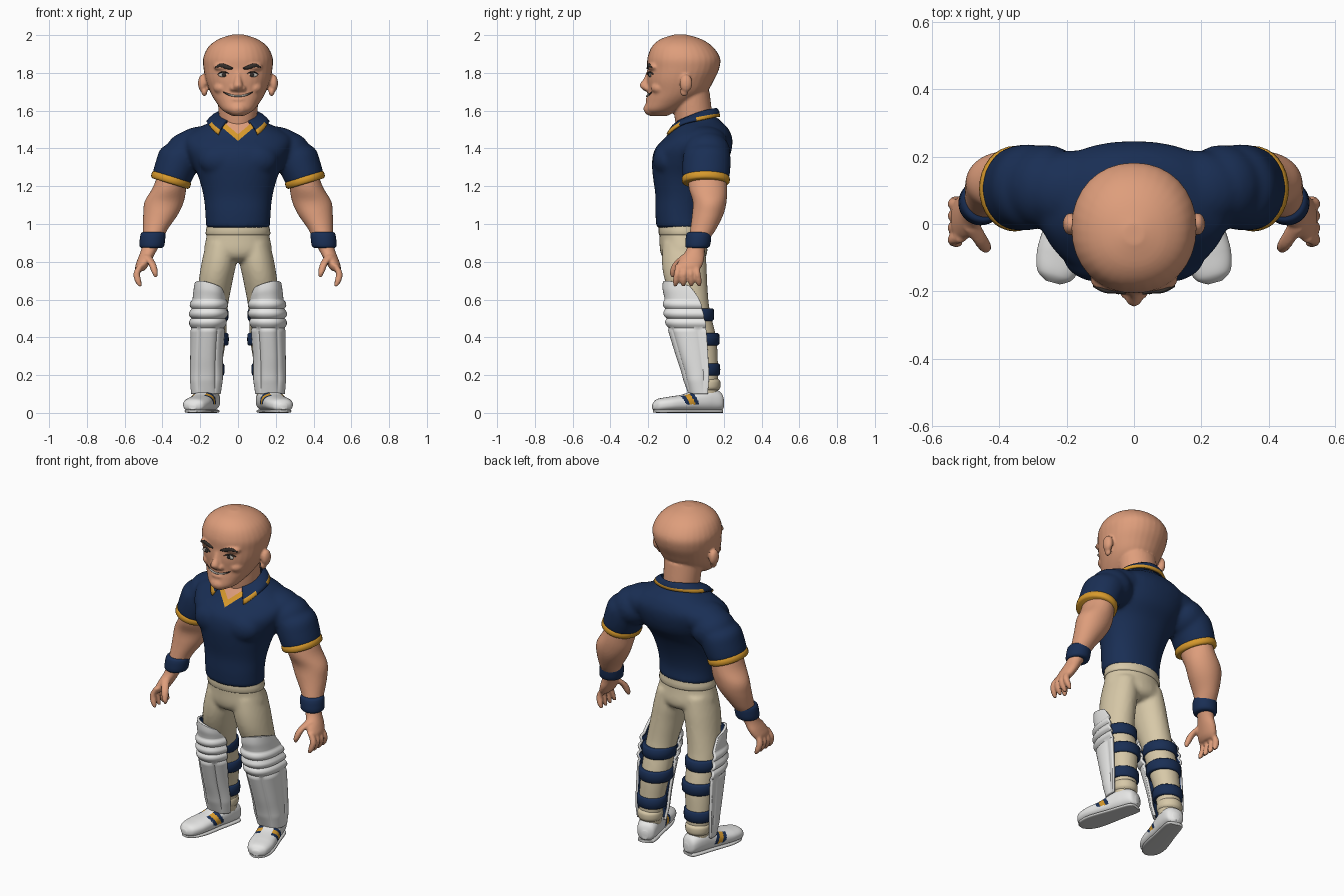
import bpy, bmesh, math
from mathutils import Vector, Matrix
from mathutils.bvhtree import BVHTree

if "Cube" in bpy.data.objects:
    bpy.data.objects.remove(bpy.data.objects["Cube"])


def material(name, *rgb):
    mat = bpy.data.materials.new(name)
    mat.use_nodes = True
    mat.diffuse_color = (*rgb, 1)
    mat.node_tree.nodes["Principled BSDF"].inputs["Base Color"].default_value = (*rgb, 1)
    return mat


skin = material("skin", .73, .34, .2)
navy = material("navy cloth", .01, .028, .09)
gold = material("gold trim", .68, .32, .025)
cream = material("cream cloth", .68, .58, .39)
white = material("white padding", .8, .8, .79)
grey = material("grey sole", .62, .62, .61)
dark = material("dark hair", .035, .028, .024)
ivory = material("eye white", .5, .47, .42)
X, Y, Z = Vector((1, 0, 0)), Vector((0, 1, 0)), Vector((0, 0, 1))


def finish(name, bm, mats, mirror=False):
    """Turn a bmesh into a smooth object, optionally mirrored across x."""
    mesh = bpy.data.meshes.new(name)
    bm.to_mesh(mesh)
    bm.free()
    for mat in mats:
        mesh.materials.append(mat)
    for face in mesh.polygons:
        face.use_smooth = True
    mesh.set_sharp_from_angle(angle=math.radians(50))
    ob = bpy.data.objects.new(name, mesh)
    bpy.context.collection.objects.link(ob)
    if mirror:
        ob.modifiers.new("mirror", "MIRROR").use_mirror_merge = False
    return ob


def spline(stations, steps):
    """Smooth interpolation through tuples of equal length."""
    out, last = [], len(stations) - 1
    for i in range(last):
        a, b, c, d = (stations[min(max(i + k, 0), last)] for k in (-1, 0, 1, 2))
        for s in range(steps):
            t = s / steps
            out.append([q + t * (r - p + t * (2 * p - 5 * q + 4 * r - e + t * (3 * (q - r) + e - p))) / 2
                        for p, q, r, e in zip(a, b, c, d)])
    return out + [list(stations[-1])]


def tube(name, mat, stations, u=X, v=Y, segs=32, steps=5, power=1, mirror=False):
    """Loft elliptical sections (x, y, z, radius u, radius v)."""
    bm = bmesh.new()
    rings = []
    for x, y, z, ru, rv in spline(stations, steps):
        ring = []
        for k in range(segs):
            a = math.tau * k / segs
            c, s = (math.copysign(abs(f) ** power, f) for f in (math.cos(a), math.sin(a)))
            ring.append(bm.verts.new(Vector((x, y, z)) + u * ru * c + v * rv * s))
        rings.append(ring)
    for low, high in zip(rings, rings[1:]):
        for k in range(segs):
            n = (k + 1) % segs
            bm.faces.new((low[k], low[n], high[n], high[k]))
    bm.faces.new(rings[0])
    bm.faces.new(rings[-1])
    bmesh.ops.recalc_face_normals(bm, faces=bm.faces)
    return finish(name, bm, [mat], mirror)


def ball(name, mat, centre, radii, mirror=False):
    bm = bmesh.new()
    bmesh.ops.create_uvsphere(bm, u_segments=24, v_segments=16, radius=1,
                              matrix=Matrix.Translation(centre) @ Matrix.Diagonal((*radii, 1)))
    return finish(name, bm, [mat], mirror)


def sheet(name, mats, rows):
    """Open surface through a grid of points."""
    bm = bmesh.new()
    grid = [[bm.verts.new(p) for p in row] for row in rows]
    for low, high in zip(grid, grid[1:]):
        for k in range(len(low) - 1):
            bm.faces.new((low[k], low[k + 1], high[k + 1], high[k]))
    return finish(name, bm, mats)


def fuse(name, mats, parts, voxel, smooth, mirror=False):
    """Blend overlapping parts into one organic skin."""
    def evaluated(ob):
        return bpy.data.meshes.new_from_object(ob.evaluated_get(bpy.context.evaluated_depsgraph_get()))
    bm = bmesh.new()
    for ob in parts:
        bm.from_mesh(evaluated(ob))
        bpy.data.objects.remove(ob)
    ob = finish(name, bm, [])
    remesh = ob.modifiers.new("remesh", "REMESH")
    remesh.mode, remesh.voxel_size = "VOXEL", voxel
    soften = ob.modifiers.new("soften", "SMOOTH")
    soften.iterations, soften.factor = smooth, .5
    bm = bmesh.new()
    bm.from_mesh(evaluated(ob))
    bpy.data.objects.remove(ob)
    for face in bm.faces:
        face.material_index = 0
    return finish(name, bm, mats, mirror)


def surface(ob):
    return BVHTree.FromPolygons([v.co for v in ob.data.vertices], [p.vertices for p in ob.data.polygons])


# Head, ears, nose, chin and cheeks
skull = tube("skull", skin, [
    (0, -.14, 1.572, .03, .04), (0, -.13, 1.6, .08, .085), (0, -.08, 1.65, .12, .13),
    (0, -.045, 1.7, .148, .157), (0, -.03, 1.76, .17, .177), (0, -.015, 1.82, .182, .19),
    (0, -.012, 1.88, .184, .192), (0, -.02, 1.94, .155, .16), (0, -.027, 1.98, .1, .105),
    (0, -.03, 2.003, .03, .03)], power=.95)
neck = tube("neck", skin, [(0, .05, 1.44, .08, .09), (0, .04, 1.56, .1, .1), (0, .025, 1.7, .11, .1)])
nose = tube("nose", skin, [
    (0, -.195, 1.81, .014, .012), (0, -.202, 1.77, .018, .022), (0, -.212, 1.735, .026, .034),
    (0, -.205, 1.712, .028, .025), (0, -.2, 1.7, .012, .01)])
head = fuse("head", [skin], [
    skull, neck, nose,
    ball("chin", skin, (0, -.175, 1.61), (.055, .05, .04)),
    ball("lip", skin, (0, -.19, 1.66), (.045, .026, .012)),
    ball("nostril", skin, (.027, -.2, 1.718), (.016, .022, .016), True),
    ball("cheek", skin, (.085, -.135, 1.72), (.045, .05, .035), True),
    ball("brow_ridge", skin, (.07, -.165, 1.832), (.06, .038, .024), True),
    ball("ear", skin, (.188, 0, 1.745), (.024, .034, .047), True),
    ball("ear_lobe", skin, (.178, -.01, 1.7), (.016, .022, .024), True)], .007, 4)
face_tree = surface(head)


def on_face(x, z, lift=0):
    hit = face_tree.ray_cast(Vector((x, -1, z)), Y)[0]
    return Vector((x, hit.y - lift, z))


def stroke(name, mat, points, depth, height, lift=0, mirror=False):
    """Painted line that follows the face."""
    last = len(points) - 1
    stations = [(*on_face(x, z, lift), depth, height * (.3 if i in (0, last) else 1))
                for i, (x, z) in enumerate(points)]
    return tube(name, mat, stations, Y, Z, 12, 4, mirror=mirror)


# Eyes, brows and smile
ball("eyes", ivory, on_face(.076, 1.789), (.028, .007, .012), True)
ball("irises", dark, on_face(.074, 1.79, .004), (.011, .006, .011), True)
stroke("eyelids", dark, [(.045, 1.793), (.063, 1.803), (.09, 1.803), (.108, 1.793)], .007, .003, .002, True)
stroke("eyebrows", dark, [(.026, 1.823), (.055, 1.83), (.09, 1.84), (.122, 1.83)], .007, .011, 0, True)
smile = [(x * .02, 1.677 + .0014 * x * x) for x in range(-4, 5)]
stroke("mouth", dark, smile, .004, .005)
stroke("teeth", ivory, smile[1:-1], .005, .005, .002)

# Shirt with shoulders and sleeves
tilt = Vector((.957, 0, .29))
torso = tube("torso", navy, [
    (0, -.025, .98, .17, .132), (0, -.03, 1.06, .173, .132), (0, -.02, 1.15, .183, .142),
    (0, -.005, 1.25, .21, .17), (0, .02, 1.33, .25, .2), (0, .04, 1.4, .28, .203),
    (0, .068, 1.46, .285, .176), (0, .075, 1.51, .21, .145), (0, .07, 1.54, .145, .118),
    (0, .06, 1.57, .105, .1)], segs=48, power=.92)
sleeve = tube("sleeve", navy, [
    (.2, .11, 1.41, .05, .07), (.25, .11, 1.4, .1, .108), (.3, .11, 1.365, .114, .125),
    (.33, .108, 1.3, .11, .128), (.355, .105, 1.235, .103, .123)], tilt, mirror=True)
shirt = fuse("shirt", [navy, gold, skin], [
    torso, sleeve, ball("shoulder", navy, (.262, .11, 1.378), (.122, .126, .111), True),
    ball("trapezius", navy, (.18, .1, 1.43), (.15, .12, .088), True),
    ball("chest", navy, (.09, -.1, 1.34), (.12, .075, .09), True)], .011, 8)
shirt_tree = surface(shirt)

# Open neck with gold edging, cut crisply into the shirt
bm = bmesh.new()
bm.from_mesh(shirt.data)
for height in (1.44, 1.475):
    for side in (-1, 1):
        bmesh.ops.bisect_plane(bm, geom=bm.verts[:] + bm.edges[:] + bm.faces[:],
                               plane_co=(0, 0, height), plane_no=(side * .85, 0, 1))
for face in bm.faces:
    mid = face.calc_center_median()
    rise = mid.z - .85 * abs(mid.x)
    if mid.y < .03 and rise > 1.44:
        face.material_index = 2 if rise > 1.475 else 1
bm.to_mesh(shirt.data)
bm.free()

# Folded collar resting on the shirt, gold round the back and at the tips
rows = [[] for _ in range(5)]
for step in range(-28, 29):
    a = math.radians(step * 5.2)
    f = (1 - math.cos(a)) / 2
    top = Vector((.105 * math.sin(a), .05 + .115 * math.cos(a), 1.608 - .075 * f ** 1.5))
    x, y = (.13 + .06 * f) * math.sin(a), .05 + (.125 + .06 * f) * math.cos(a)
    hit = shirt_tree.ray_cast(Vector((x, y, 3)), -Z)[0]
    edge = Vector((x, y, min(hit.z + .014, top.z - .025) if hit else top.z - .04))
    rows[0].append(top - Z * .04)
    rows[1].append(top)
    for row, t in zip(rows[2:], (.45, .76, 1)):
        row.append(top.lerp(edge, t) + Z * .03 * t * (1 - t))
collar = sheet("collar", [navy, gold], rows)
for face in collar.data.polygons[-56:]:
    if face.center.y > .055 or face.center.y < -.035:
        face.material_index = 1
fold = collar.modifiers.new("thickness", "SOLIDIFY")
fold.thickness, fold.offset = .012, 0

# Sleeve cuffs and wristbands
tube("sleeve_cuffs", gold, [(.349, .105, 1.253, .098, .118), (.351, .105, 1.246, .107, .126),
                            (.358, .105, 1.222, .107, .126), (.361, .105, 1.214, .096, .115)],
     tilt, steps=2, mirror=True)
tube("wristbands", navy, [(.448, .07, .957, .055, .056), (.45, .068, .945, .066, .066),
                          (.456, .062, .888, .066, .066), (.458, .06, .874, .055, .055)], steps=3, mirror=True)

# Arms with palm, fingers and thumb
limbs = [tube("arm", skin, [
    (.33, .11, 1.32, .075, .095), (.36, .115, 1.2, .088, .102), (.39, .125, 1.12, .104, .09),
    (.41, .115, 1.05, .092, .083), (.438, .09, .97, .065, .068), (.453, .065, .91, .053, .053),
    (.472, .05, .86, .042, .05), (.495, .03, .81, .038, .066), (.513, .015, .77, .032, .066),
    (.518, .01, .75, .016, .052)])]
for i in range(4):
    y = i * .031 - .038
    limbs.append(tube("finger", skin, [
        (.512, y, .785, .018, .018), (.536, y - .008 + i * .004, .74, .018, .018),
        (.528, y - .015 + i * .009, .695, .017, .017), (.516, y - .02 + i * .012, .667, .007, .007)], segs=16))
limbs.append(tube("thumb", skin, [
    (.485, 0, .835, .024, .024), (.455, -.048, .79, .021, .022), (.441, -.068, .745, .017, .018),
    (.435, -.072, .717, .007, .007)], segs=16))
fuse("arms", [skin], limbs, .007, 3, True)

# Trousers and waistband
hips = tube("hips", cream, [
    (0, -.022, .99, .158, .12), (0, -.018, .93, .168, .122), (0, -.012, .86, .178, .126),
    (0, -.01, .82, .14, .11), (0, -.01, .8, .08, .07)])
leg = tube("leg", cream, [
    (.088, -.012, .9, .08, .11), (.1, -.01, .8, .092, .118), (.118, 0, .7, .09, .112),
    (.14, .035, .55, .085, .09), (.145, .075, .4, .083, .085), (.156, .1, .25, .072, .07),
    (.16, .112, .08, .06, .06)], mirror=True)
fuse("trousers", [cream], [hips, leg], .011, 5)
tube("waistband", cream, [(0, -.02, .99, .165, .124), (0, -.018, .95, .172, .127),
                          (0, -.018, .94, .164, .12)], steps=2)
tube("trouser_cuffs", cream, [(.16, .11, .18, .06, .06), (.16, .112, .165, .07, .07),
                              (.16, .112, .135, .07, .07), (.16, .112, .12, .06, .06)], mirror=True)

# Leg guards: knee rolls above, upright ribs below, wrapping further on the outer side
rows = []
for z, cx, cy, rx, ry in spline([
        (.1, .168, .094, .08, .08), (.2, .166, .092, .079, .1), (.3, .165, .082, .079, .122),
        (.45, .158, .064, .084, .15), (.52, .153, .05, .09, .152), (.6, .15, .032, .086, .14),
        (.65, .15, .01, .081, .128), (.69, .15, -.01, .075, .108)], 10):
    row = []
    for k in range(73):
        a = math.radians(-68 + 170 * k / 72)
        if z < .44:
            bump = .013 * abs(math.cos(3 * a)) ** .4 * min(1, (z - .09) * 12)
        else:
            bump = .017 * abs(math.sin(math.pi * (z - .45) / .05)) ** .6 if .45 < z < .6 else .005
        c, s = (math.copysign(abs(f) ** .85, f) for f in (math.cos(a), math.sin(a)))
        slope = max(0, z - .6) * (.25 * s - .35 * (1 - c))
        row.append((cx + (rx + bump) * s, cy - (ry + bump) * c, z + slope))
    rows.append(row)
guards = sheet("leg_guards", [white, navy], rows)
shell = guards.modifiers.new("shell", "SOLIDIFY")
shell.thickness, shell.offset, shell.material_offset = .015, -1, 1
guards.modifiers.new("mirror", "MIRROR").use_mirror_merge = False

# Straps round the calves
for name, x, y, z, ru, rv in (("upper", .145, .05, .52, .093, .097), ("middle", .145, .08, .39, .095, .096),
                              ("lower", .157, .1, .23, .084, .08)):
    tube(name + "_straps", navy, [(x, y, z + h, ru - d, rv - d) for h, d in
                                  ((.032, .012), (.026, 0), (-.026, 0), (-.032, .012))], steps=2, mirror=True)

# Shoes, turned outward, with slanted side stripes and soles
turn = Matrix.Translation((.16, .12, 0)) @ Matrix.Rotation(.27, 4, "Z")
shoes = tube("shoes", white, [
    (0, .08, .05, .02, .025), (0, .06, .062, .05, .05), (0, 0, .073, .062, .065), (0, -.07, .066, .065, .058),
    (0, -.14, .053, .069, .045), (0, -.22, .046, .071, .039), (0, -.28, .04, .055, .033),
    (0, -.305, .034, .022, .016)], X, Z, 64, 16, .85, True)
shoes.data.materials.append(navy)
shoes.data.materials.append(gold)
for face in shoes.data.polygons:
    x, y, z = face.center
    along = y + .5 * z
    if .045 < z < .11 and (x > .036 or x < -.024) and -.12 < along < -.045:
        face.material_index = 2 if -.098 < along < -.067 else 1
soles = tube("soles", grey, [
    (0, .072, .009, .028, .009), (0, .05, .009, .05, .009), (0, -.07, .009, .058, .009),
    (0, -.2, .009, .066, .009), (0, -.27, .009, .05, .009), (0, -.3, .01, .02, .008)],
    X, Z, 24, 6, .5, True)
for ob in (shoes, soles):
    ob.data.transform(turn)
